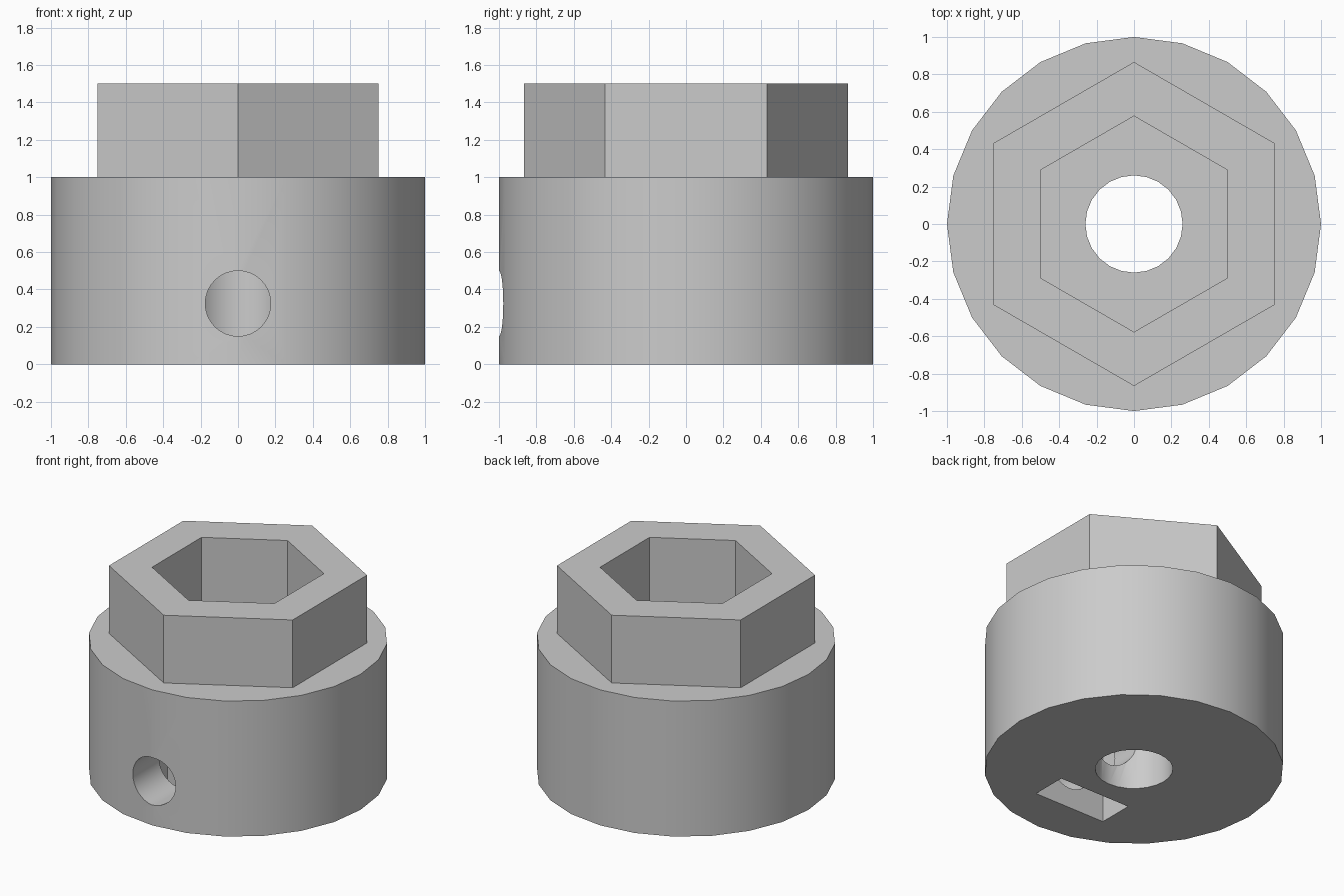
import bpy
import math

cube = bpy.data.objects.get("Cube")
if cube:
    bpy.data.objects.remove(cube, do_unlink=True)

GREY = (0.6, 0.6, 0.6, 1.0)
SCREW_Z = 0.325


def prism(name, sides, radius, z0, z1):
    """Upright prism with a corner on the y axis."""
    bpy.ops.mesh.primitive_cylinder_add(
        vertices=sides, radius=radius, depth=z1 - z0, location=(0, 0, (z0 + z1) / 2))
    bpy.context.object.name = name
    return bpy.context.object


def combine(target, tool, operation):
    """Apply a boolean and discard the tool."""
    tool.hide_render = True
    bpy.ops.object.select_all(action='DESELECT')
    target.select_set(True)
    bpy.context.view_layer.objects.active = target
    mod = target.modifiers.new(operation, 'BOOLEAN')
    mod.operation = operation
    mod.solver = 'EXACT'
    mod.object = tool
    bpy.ops.object.modifier_apply(modifier=mod.name)
    bpy.data.objects.remove(tool, do_unlink=True)


# Round hub with a hexagonal head
hub = prism("hex_socket_hub", 24, 1.0, 0, 1)
combine(hub, prism("hex_head", 6, 0.866, 0.5, 1.5), 'UNION')

# Hexagonal pocket and shaft bore
combine(hub, prism("pocket_cutter", 6, 0.577, 1.0, 1.8), 'DIFFERENCE')
combine(hub, prism("bore_cutter", 24, 0.26, -0.3, 1.3), 'DIFFERENCE')

# Set screw hole, from the front into the bore
bpy.ops.mesh.primitive_cylinder_add(
    vertices=32, radius=0.175, depth=1.2, location=(0, -0.6, SCREW_Z),
    rotation=(math.pi / 2, 0, 0))
screw = bpy.context.object
screw.name = "screw_cutter"
combine(hub, screw, 'DIFFERENCE')

# Nut slot, open at the underside
top = SCREW_Z + 0.29
bpy.ops.mesh.primitive_cube_add(size=1, location=(0, -0.54, (top - 0.2) / 2))
slot = bpy.context.object
slot.name = "nut_slot_cutter"
slot.scale = (0.583, 0.263, top + 0.2)
combine(hub, slot, 'DIFFERENCE')

# Single grey material
mat = bpy.data.materials.new("grey")
mat.use_nodes = True
mat.diffuse_color = GREY
mat.node_tree.nodes["Principled BSDF"].inputs["Base Color"].default_value = GREY
hub.data.materials.clear()
hub.data.materials.append(mat)
for face in hub.data.polygons:
    face.material_index = 0

bpy.ops.object.select_all(action='DESELECT')
hub.select_set(True)
bpy.context.view_layer.objects.active = hub
bpy.ops.object.shade_smooth_by_angle(angle=math.radians(30))
